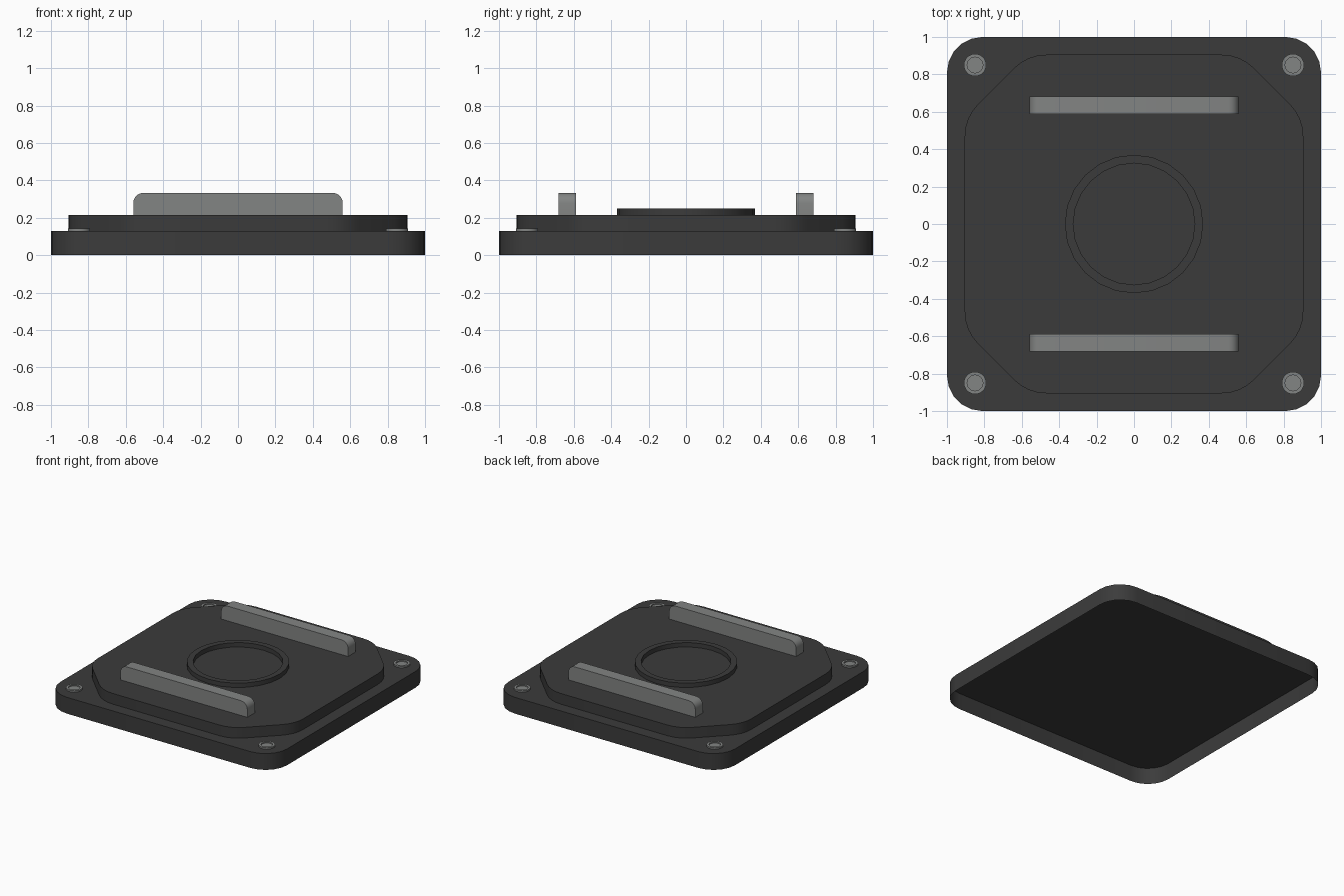
import bpy, math
from mathutils import Vector

if "Cube" in bpy.data.objects:
    bpy.data.objects.remove(bpy.data.objects["Cube"])


def material(name, rgb):
    m = bpy.data.materials.new(name)
    m.diffuse_color = (*rgb, 1)
    m.use_nodes = True
    m.node_tree.nodes["Principled BSDF"].inputs["Base Color"].default_value = m.diffuse_color
    return m


DARK = material("dark_grey", (0.044, 0.044, 0.044))
LIGHT = material("light_grey", (0.225, 0.232, 0.228))


def fillet(points, radii, seg):
    """Round the corners of a convex counter-clockwise 2D outline."""
    out, n = [], len(points)
    for i, p in enumerate(points):
        p, a, b = Vector(p), Vector(points[i - 1]), Vector(points[(i + 1) % n])
        r = radii[i]
        if r == 0:
            out.append(tuple(p))
            continue
        u, v = (a - p).normalized(), (b - p).normalized()
        half = u.angle(v) / 2
        c = p + (u + v).normalized() * r / math.sin(half)
        start = p + u * r / math.tan(half) - c
        a0, sweep = math.atan2(start.y, start.x), math.pi - 2 * half
        for k in range(seg + 1):
            t = a0 + sweep * k / seg
            out.append((c.x + r * math.cos(t), c.y + r * math.sin(t)))
    return out


def circle(r, n):
    return [(r * math.cos(2 * math.pi * k / n), r * math.sin(2 * math.pi * k / n)) for k in range(n)]


def loft(name, rings, mat, cap_start=False, cap_end=True):
    """Skin equal-length rings of 3D points, first ring lowest and outermost."""
    n = len(rings[0])
    verts = [p for ring in rings for p in ring]
    faces = [(j * n + i, j * n + (i + 1) % n, (j + 1) * n + (i + 1) % n, (j + 1) * n + i)
             for j in range(len(rings) - 1) for i in range(n)]
    if cap_start:
        faces.append(tuple(reversed(range(n))))
    if cap_end:
        faces.append(tuple(range(len(verts) - n, len(verts))))
    me = bpy.data.meshes.new(name)
    me.from_pydata(verts, [], faces)
    me.materials.append(mat)
    ob = bpy.data.objects.new(name, me)
    bpy.context.collection.objects.link(ob)
    bpy.ops.object.select_all(action='DESELECT')
    ob.select_set(True)
    bpy.context.view_layer.objects.active = ob
    bpy.ops.object.shade_smooth_by_angle(angle=math.radians(35))
    return ob


def level(outline, z, cx=0, cy=0):
    return [(x + cx, y + cy, z) for x, y in outline]


# Base: rounded square shell, open underneath
base = fillet([(-1, -1), (1, -1), (1, 1), (-1, 1)], [0.19] * 4, 5)
loft("base_shell", [level(base, 0), level(base, 0.13)], DARK)

# Raised plate with cut, softened corners
e, c = 0.905, 0.57
octagon = fillet([(-c, -e), (c, -e), (e, -c), (e, c), (c, e), (-c, e), (-e, c), (-e, -c)], [0.24] * 8, 4)
loft("raised_plate", [level(octagon, 0.13), level(octagon, 0.215)], DARK)

# Central raised ring
outer, inner = circle(0.37, 24), circle(0.325, 24)
loft("centre_ring", [level(outer, 0.215), level(outer, 0.25), level(inner, 0.25), level(inner, 0.215)],
     DARK, cap_end=False)

# Two upright rails with rounded upper ends
rail = fillet([(-0.56, 0.21), (0.56, 0.21), (0.56, 0.333), (-0.56, 0.333)], [0, 0, 0.055, 0.055], 5)
for label, y in (("front", -0.635), ("back", 0.635)):
    loft(label + "_rail", [[(x, y + 0.047, z) for x, z in reversed(rail)],
                           [(x, y - 0.047, z) for x, z in reversed(rail)]][::-1],
         LIGHT, cap_start=True)

# Corner bolts with shallow recessed heads
rim, socket = circle(0.06, 20), circle(0.042, 20)
for sx in (-1, 1):
    for sy in (-1, 1):
        p = (0.85 * sx, 0.85 * sy)
        loft("corner_bolt", [level(rim, 0.13, *p), level(rim, 0.142, *p),
                             level(socket, 0.142, *p), level(socket, 0.133, *p)], LIGHT)
